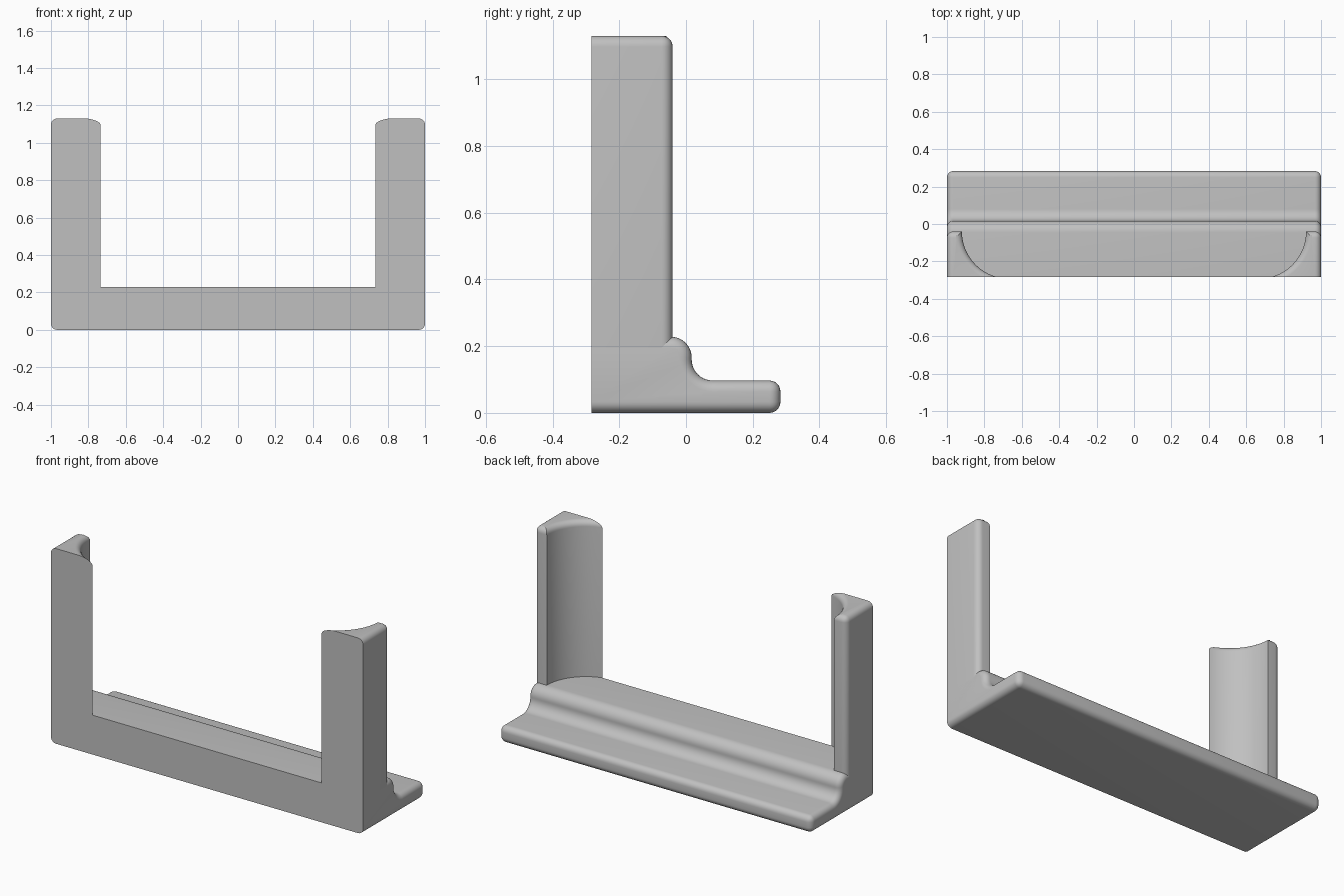
import bpy, bmesh
from math import sin, cos, pi, radians

cube = bpy.data.objects.get("Cube")
if cube:
    bpy.data.objects.remove(cube)

FRONT, BACK, POST_BACK = -0.283, 0.283, -0.04
DECK, TOP, ROUND = 0.228, 1.13, 0.033

grey = bpy.data.materials.new("light grey")
grey.use_nodes = True
grey.diffuse_color = (0.53, 0.53, 0.53, 1)
grey.node_tree.nodes["Principled BSDF"].inputs["Base Color"].default_value = grey.diffuse_color


def arc(cx, cy, r, a0, a1, n):
    steps = [radians(a0 + (a1 - a0) * i / n) for i in range(n + 1)]
    return [(cx + r * cos(a), cy + r * sin(a)) for a in steps]


def near(a, b):
    return abs(a - b) < 1e-4


def prism(points, offset):
    """Extrude a closed outline of 3D points along offset."""
    bm = bmesh.new()
    face = bm.faces.new([bm.verts.new(p) for p in points])
    new = bmesh.ops.extrude_face_region(bm, geom=[face])["geom"]
    bmesh.ops.translate(bm, vec=offset, verts=[v for v in new if isinstance(v, bmesh.types.BMVert)])
    bmesh.ops.recalc_face_normals(bm, faces=bm.faces)
    return bm


def round_edges(bm, rule):
    edges = [e for e in bm.edges if rule(e.verts[0].co, e.verts[1].co)]
    bmesh.ops.bevel(bm, geom=edges, offset=ROUND, offset_type='OFFSET', segments=6,
                    profile=0.5, affect='EDGES', clamp_overlap=False)


def finish(bm, name):
    bmesh.ops.recalc_face_normals(bm, faces=bm.faces)
    mesh = bpy.data.meshes.new(name)
    bm.to_mesh(mesh)
    bm.free()
    mesh.materials.append(grey)
    obj = bpy.data.objects.new(name, mesh)
    bpy.context.collection.objects.link(obj)
    bpy.ops.object.select_all(action='DESELECT')
    obj.select_set(True)
    bpy.context.view_layer.objects.active = obj
    bpy.ops.object.shade_smooth_by_angle(angle=radians(32))


# Base: deck, rounded ridge, cove and thin rear lip
side = [(FRONT, 0), (FRONT, DECK)]
side += arc(-0.045, 0.166, 0.062, 90, 0, 10)
side += arc(0.08, 0.16, 0.063, 180, 270, 10)
side += [(BACK, 0.097), (BACK, 0)]
base = prism([(-1, y, z) for y, z in side], (2, 0, 0))


def base_rule(a, b):
    on_end = near(a.x, b.x) and not (near(a.y, FRONT) and near(b.y, FRONT))
    return on_end or (near(a.y, BACK) and near(b.y, BACK))


round_edges(base, base_rule)
finish(base, "base")


# Corner posts: scooped inner wall, rounded top, trimmed flat at the front
def post_rule(a, b):
    outer_back = all(near(p.x, 1) and near(p.y, POST_BACK) for p in (a, b))
    on_top = near(a.z, TOP) and near(b.z, TOP)
    trimmed = a.y < -0.3 and b.y < -0.3
    inner_stub = near(a.x, b.x) and near(a.x, 0.668)
    return outer_back or (on_top and not trimmed and not inner_stub)


for name, sign in (("left_post", 1), ("right_post", -1)):
    plan = arc(0.668, POST_BACK, 0.252, 0, -90, 24)
    plan += [(0.668, -0.36), (1, -0.36), (1, POST_BACK)]
    post = prism([(x, y, 0.12) for x, y in plan], (0, 0, TOP - 0.12))
    round_edges(post, post_rule)
    cut = bmesh.ops.bisect_plane(post, geom=post.verts[:] + post.edges[:] + post.faces[:],
                                 plane_co=(0, FRONT, 0), plane_no=(0, -1, 0), clear_outer=True)
    rim = [e for e in cut["geom_cut"] if isinstance(e, bmesh.types.BMEdge)]
    bmesh.ops.holes_fill(post, edges=rim, sides=0)
    for v in post.verts:
        v.co.x *= sign
    finish(post, name)
